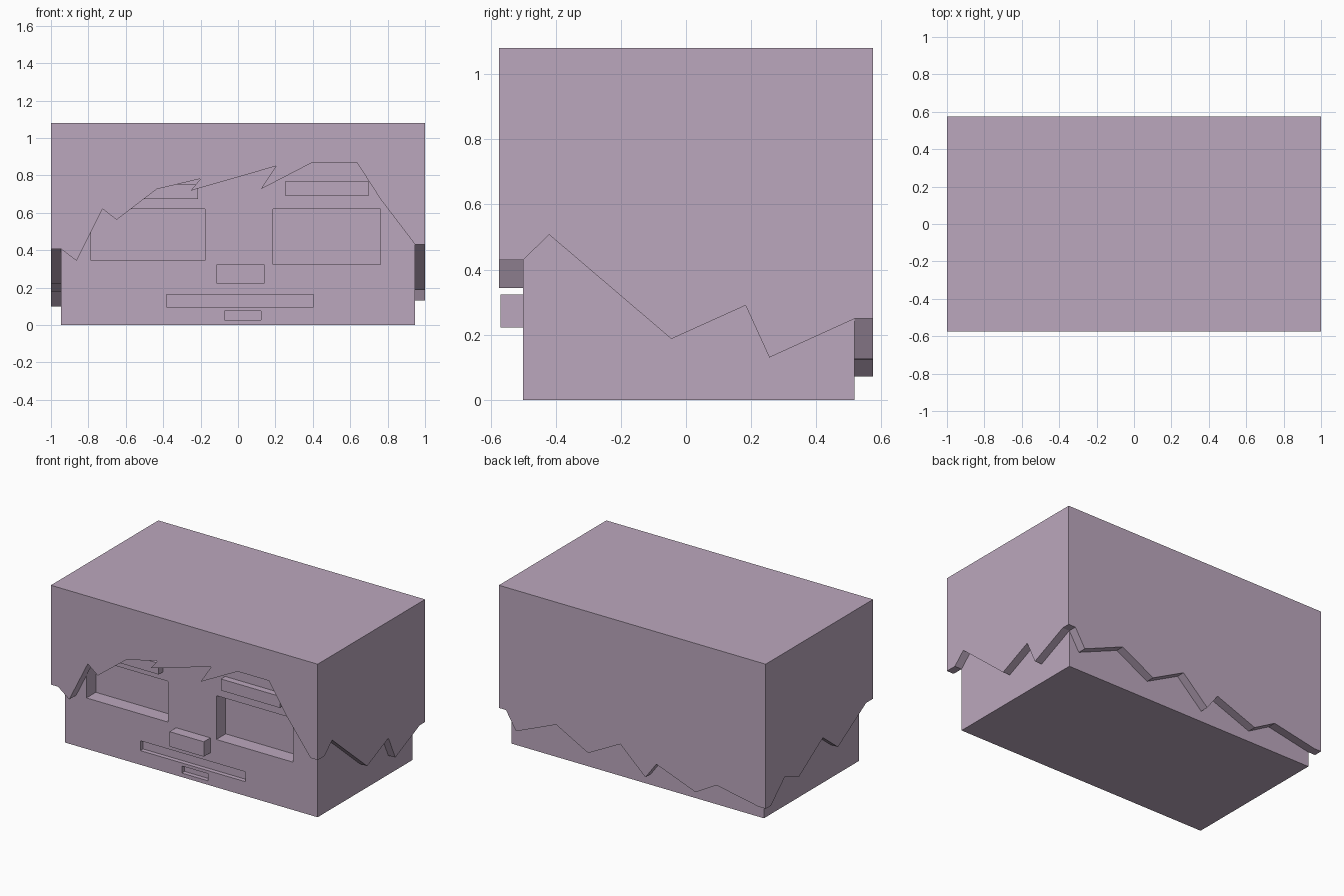
import bpy, bmesh
from mathutils import Vector

if "Cube" in bpy.data.objects:
    bpy.data.objects.remove(bpy.data.objects["Cube"])

mat = bpy.data.materials.new("mauve")
mat.diffuse_color = (0.50, 0.39, 0.51, 1)
mat.use_nodes = True
mat.node_tree.nodes["Principled BSDF"].inputs["Base Color"].default_value = mat.diffuse_color


def add_object(name, bm):
    bmesh.ops.recalc_face_normals(bm, faces=bm.faces)
    me = bpy.data.meshes.new(name)
    bm.to_mesh(me)
    bm.free()
    me.materials.append(mat)
    ob = bpy.data.objects.new(name, me)
    bpy.context.collection.objects.link(ob)
    return ob


def box(name, x, y, z):
    bm = bmesh.new()
    bmesh.ops.create_cube(bm, size=1)
    for v in bm.verts:
        v.co = Vector([(a + b) / 2 + c * (b - a) for (a, b), c in zip((x, y, z), v.co)])
    return add_object(name, bm)


# head block sizes: inner = head, outer = hair
IX, IY0, IY1 = 0.947, -0.5, 0.518
OX, OY, TOP, CEIL = 1.0, 0.575, 1.08, 1.005
head = box("head", (-IX, IX), (IY0, IY1), (0, CEIL))

# recessed eyes and mouth lines: x range, z range, depth
recesses = {
    "left_eye": ((-0.786, -0.176), (0.345, 0.621), 0.10),
    "right_eye": ((0.188, 0.761), (0.324, 0.621), 0.10),
    "mouth": ((-0.382, 0.405), (0.096, 0.163), 0.03),
    "lower_lip": ((-0.071, 0.124), (0.027, 0.075), 0.03),
}
for name, (x, z, depth) in recesses.items():
    cutter = box(name + "_cutter", x, (IY0 - 0.1, IY0 + depth), z)
    cutter.hide_render = True
    mod = head.modifiers.new(name, 'BOOLEAN')
    mod.operation, mod.solver, mod.object = 'DIFFERENCE', 'EXACT', cutter
    bpy.context.view_layer.objects.active = head
    bpy.ops.object.modifier_apply(modifier=mod.name)
    bpy.data.objects.remove(cutter)

# raised nose and brows
box("nose", (-0.114, 0.143), (-0.57, IY0), (0.222, 0.323))
box("left_brow", (-0.657, -0.213), (-0.545, IY0), (0.674, 0.75))
box("right_brow", (0.253, 0.697), (-0.545, IY0), (0.691, 0.769))

# jagged hair lines, counter-clockwise around the head: (x or y, z)
front = [(-IX, 0.407), (-0.863, 0.343), (-0.724, 0.621), (-0.649, 0.562),
         (-0.435, 0.726), (-0.2, 0.782), (-0.253, 0.718), (0.202, 0.849),
         (0.122, 0.726), (0.4, 0.87), (0.635, 0.87), (0.764, 0.67), (IX, 0.43)]
right = [(IY0, 0.43), (-0.42, 0.507), (-0.045, 0.187), (0.183, 0.29),
         (0.256, 0.13), (IY1, 0.249)]
back = [(IX, 0.249), (0.872, 0.125), (0.571, 0.25), (0.331, 0.122),
        (0.09, 0.247), (-0.098, 0.072), (-0.18, 0.183), (-0.474, 0.072),
        (-0.632, 0.161), (-IX, 0.10)]
left = [(IY1, 0.10), (0.371, 0.237), (0.22, 0.18), (-0.038, 0.348),
        (-0.199, 0.223), (IY0, 0.407)]
sides = [
    (front, lambda u, z: (u, -OY, z), lambda u, z: (u, IY0, z)),
    (right, lambda u, z: (OX, u, z), lambda u, z: (IX, u, z)),
    (back, lambda u, z: (u, OY, z), lambda u, z: (u, IY1, z)),
    (left, lambda u, z: (-OX, u, z), lambda u, z: (-IX, u, z)),
]

# hair: one hollow cap with a jagged rim
bm = bmesh.new()
outer_xy = [(-OX, -OY), (OX, -OY), (OX, OY), (-OX, OY)]
inner_xy = [(-IX, IY0), (IX, IY0), (IX, IY1), (-IX, IY1)]
top = [bm.verts.new((x, y, TOP)) for x, y in outer_xy]
ceil = [bm.verts.new((x, y, CEIL)) for x, y in inner_xy]
corner = [bm.verts.new((x, y, s[0][0][1])) for (x, y), s in zip(outer_xy, sides)]
bm.faces.new(top)
bm.faces.new(ceil)
out_rims = [[bm.verts.new(fo(*p)) for p in pts] for pts, fo, fi in sides]
starts = [bm.verts.new(fi(*pts[0])) for pts, fo, fi in sides]
for i, (pts, fo, fi) in enumerate(sides):
    j = (i + 1) % 4
    outer = out_rims[i]
    inner = [starts[i]] + [bm.verts.new(fi(*p)) for p in pts[1:-1]] + [starts[j]]
    bm.faces.new([corner[i]] + outer + [corner[j], top[j], top[i]])
    bm.faces.new(inner + [ceil[j], ceil[i]])
    for k in range(len(pts) - 1):
        bm.faces.new((outer[k], outer[k + 1], inner[k + 1], inner[k]))
    bm.faces.new((corner[i], outer[0], starts[i], out_rims[i - 1][-1]))
add_object("hair", bm)
